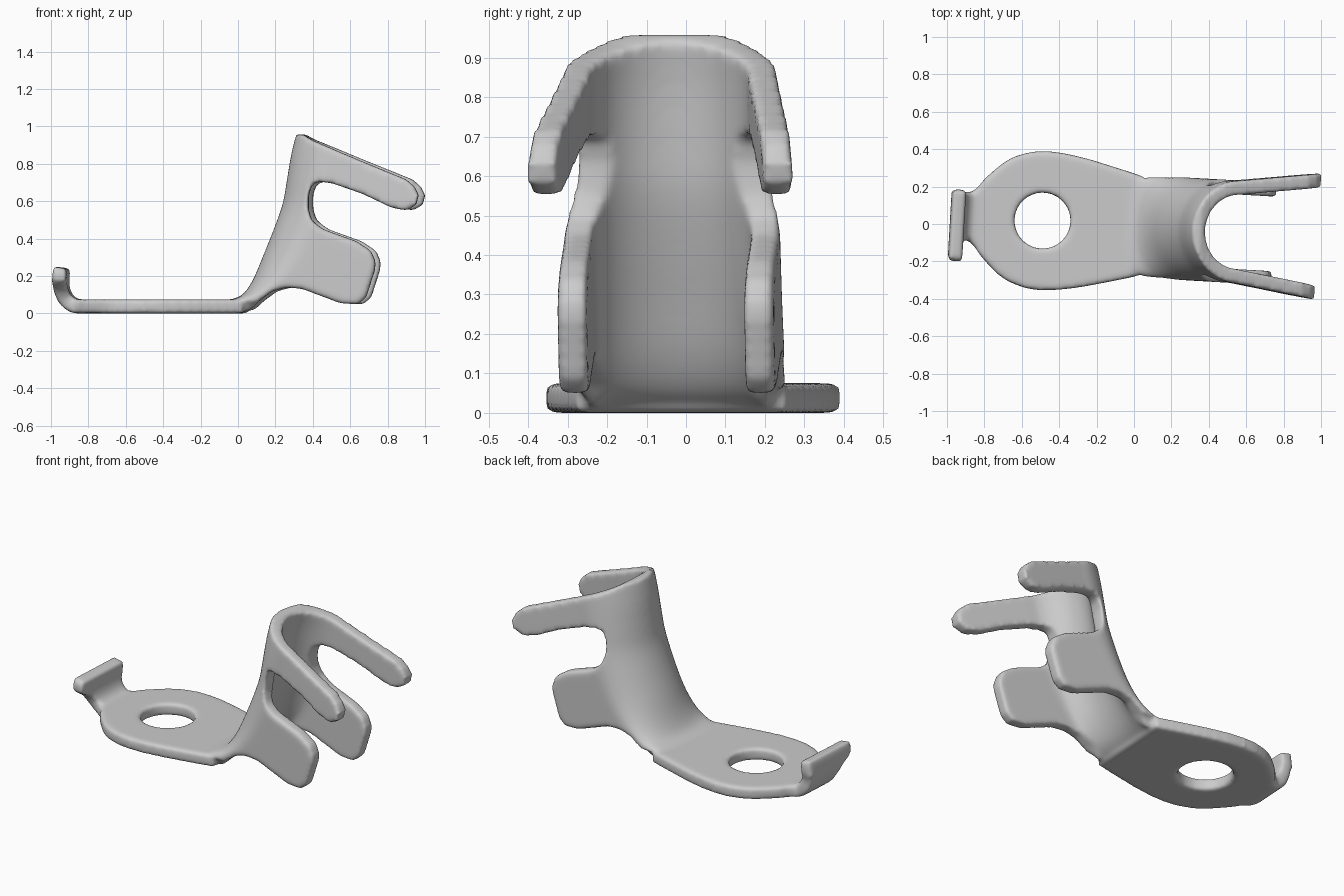
import bpy, bmesh, math
from mathutils import Vector, Matrix

if "Cube" in bpy.data.objects:
    bpy.data.objects.remove(bpy.data.objects["Cube"])

THICK = 0.075


def spline(pts, n):
    """Catmull-Rom interpolation through rows of numbers."""
    p = [Vector(q) for q in pts]
    out = []
    for i in range(len(p) - 1):
        a, b, c, d = p[max(i - 1, 0)], p[i], p[i + 1], p[min(i + 2, len(p) - 1)]
        for k in range(n):
            t = k / n
            out.append(0.5 * (2 * b + (c - a) * t + (2 * a - 5 * b + 4 * c - d) * t * t
                              + (3 * b - a - 3 * c + d) * t ** 3))
    return out + [p[-1]]


def make_object(name, bm):
    bmesh.ops.recalc_face_normals(bm, faces=bm.faces)
    me = bpy.data.meshes.new(name)
    bm.to_mesh(me)
    bm.free()
    ob = bpy.data.objects.new(name, me)
    bpy.context.collection.objects.link(ob)
    return ob


def apply_mod(ob, kind, **settings):
    m = ob.modifiers.new(kind.lower(), kind)
    for key, value in settings.items():
        setattr(m, key, value)
    bpy.context.view_layer.objects.active = ob
    bpy.ops.object.modifier_apply(modifier=m.name)


def sheet(name, rows):
    """Grid of points turned into a clean sheet of even thickness."""
    bm = bmesh.new()
    vs = [[bm.verts.new(p) for p in r] for r in rows]
    for r, s in zip(vs, vs[1:]):
        for j in range(len(r) - 1):
            bm.faces.new((r[j], r[j + 1], s[j + 1], s[j]))
    ob = make_object(name, bm)
    apply_mod(ob, 'SOLIDIFY', thickness=THICK, offset=0)
    apply_mod(ob, 'REMESH', mode='VOXEL', voxel_size=.012)
    return ob


def prism(name, outline, y0, y1):
    """Side outline (x, z) extruded along y."""
    bm = bmesh.new()
    a, b = [[bm.verts.new((x, y, z)) for x, z in outline] for y in (y0, y1)]
    bm.faces.new(a)
    bm.faces.new(b[::-1])
    for i in range(len(a)):
        bm.faces.new((a[i], a[i - 1], b[i - 1], b[i]))
    bmesh.ops.triangulate(bm, faces=[f for f in bm.faces if len(f.verts) > 4])
    return make_object(name, bm)


def cut(ob, cutter, op):
    apply_mod(ob, 'BOOLEAN', object=cutter, operation=op, solver='EXACT')
    bpy.data.objects.remove(cutter)


# Mounting plate with upturned hook: x, z, half width, y centre
Z = 0.042
plate_rows = spline([(-.94, .25, .185, -.05), (-.947, .18, .192, -.05), (-.942, .13, .145, -.02),
                     (-.922, .08, .13, 0)], 3)[:-1] + \
    spline([(-.922, .08, .13, 0), (-.88, .047, .13, 0), (-.845, Z, .16, 0), (-.8, Z, .217, 0),
            (-.7, Z, .308, 0), (-.6, Z, .354, 0), (-.48, Z, .372, 0), (-.3, Z, .35, 0),
            (-.1, Z, .302, 0), (.04, Z, .265, 0)], 4)
plate = sheet("mounting_plate", [[(x, c - w, z), (x, c, z), (x, c + w, z)]
                                 for x, z, w, c in plate_rows])

# Bolt hole
bm = bmesh.new()
bmesh.ops.create_cone(bm, cap_ends=True, segments=48, radius1=.15, radius2=.15, depth=.5,
                      matrix=Matrix.Translation((-.49, 0, 0)))
cut(plate, make_object("hole_cutter", bm), 'DIFFERENCE')

# Cradle: U-shaped wall rising from the plate: height, back x, corner depth
W = 0.237
cradle_rows = []
for z, b, a in spline([(.043, -.03, .03), (.06, .025, .04), (.1, .072, .08), (.18, .12, .13),
                       (.3, .17, .18), (.45, .23, .2), (.58, .275, .21), (.7, .297, .22),
                       (.85, .322, .24), (1.0, .36, .25)], 3):
    flare = .13 * min(max((z - .45) / .1, 0), 1)
    half = [(b + a * (1 - math.cos(t)), W * math.sin(t))
            for t in (i * math.pi / 20 for i in range(11))]
    for x in (.7, .9, 1.1):
        half.append((x, W + flare * (x - b - a)))
    cradle_rows.append([(x, -y, z) for x, y in reversed(half[1:])] + [(x, y, z) for x, y in half])
cradle = sheet("cradle", cradle_rows)

# Trim the wall to the side outline: spine, two lower tabs, two upper arms
outline = [(-.08, -.02), (0, 0), (.07, .012), (.13, .075), (.2, .125), (.28, .145), (.36, .135),
           (.48, .09), (.56, .06), (.655, .053), (.7, .09), (.748, .24), (.75, .285), (.725, .34),
           (.65, .39), (.47, .455), (.41, .5), (.39, .56), (.39, .64), (.41, .695), (.45, .71),
           (.52, .7), (.68, .645), (.84, .57), (.92, .555), (.972, .585), (.985, .635),
           (.965, .68), (.92, .72), (.65, .83), (.4, .935), (.355, .963), (.1, .965), (-.08, .4)]
cut(cradle, prism("outline_cutter", outline, -.8, .8), 'INTERSECT')

# Fuse into one smooth piece with rounded rims
bpy.ops.object.select_all(action='DESELECT')
plate.select_set(True)
cradle.select_set(True)
bpy.context.view_layer.objects.active = plate
bpy.ops.object.join()
plate.name = "cradle_bracket"
apply_mod(plate, 'REMESH', mode='VOXEL', voxel_size=.012)
apply_mod(plate, 'SMOOTH', factor=.5, iterations=11)

# The whole bracket sits slightly turned; drop it onto the ground
plate.data.transform(Matrix.Translation((0, -.01, 0)) @ Matrix.Rotation(math.radians(-3.3), 4, 'Z'))
lo = min(v.co.z for v in plate.data.vertices)
plate.data.transform(Matrix.Translation((0, 0, -lo)))
for p in plate.data.polygons:
    p.use_smooth = True
